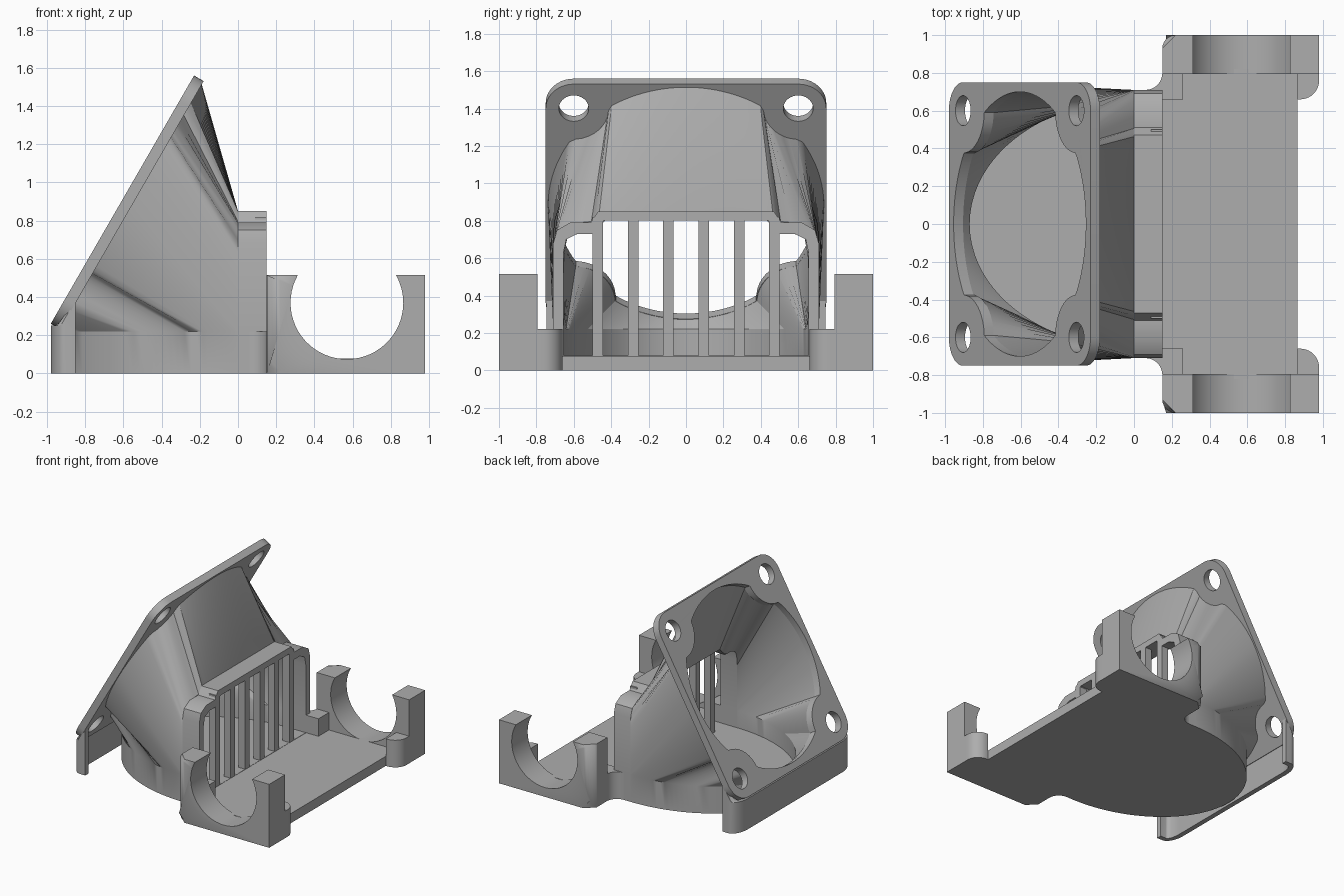
import bpy, bmesh
from math import sin, cos, pi, radians, sqrt
from mathutils import Matrix, Vector

if "Cube" in bpy.data.objects:
    bpy.data.objects.remove(bpy.data.objects["Cube"])

grey = bpy.data.materials.new("plain grey")
grey.use_nodes = True
COLOUR = (0.42, 0.42, 0.42, 1)
grey.diffuse_color = COLOUR
grey.node_tree.nodes["Principled BSDF"].inputs["Base Color"].default_value = COLOUR


def axes(x, y, z, origin=(0, 0, 0)):
    """Matrix with the given local axes and origin."""
    m = Matrix((x, y, z)).transposed().to_4x4()
    m.translation = Vector(origin)
    return m


FLAT = Matrix.Identity(4)
TILT = axes((0.5, 0, 0.866), (0, 1, 0), (-0.866, 0, 0.5), (-0.605, 0, 0.91))
ALONG_X = axes((0, 1, 0), (0, 0, 1), (1, 0, 0))
ALONG_Y = axes((1, 0, 0), (0, 0, 1), (0, -1, 0))


def finish(name, mesh):
    obj = bpy.data.objects.new(name, mesh)
    bpy.context.collection.objects.link(obj)
    mesh.materials.clear()
    mesh.materials.append(grey)
    bpy.ops.object.select_all(action='DESELECT')
    obj.select_set(True)
    bpy.context.view_layer.objects.active = obj
    bpy.ops.object.shade_smooth_by_angle(angle=radians(30))
    return obj


def prism(name, loops, low, high, matrix=FLAT):
    """Extrude an outline (further loops are holes) from low to high."""
    curve = bpy.data.curves.new(name, 'CURVE')
    curve.dimensions = '2D'
    curve.fill_mode = 'BOTH'
    curve.extrude = (high - low) / 2
    for loop in loops:
        spline = curve.splines.new('POLY')
        spline.points.add(len(loop) - 1)
        for point, (a, b) in zip(spline.points, loop):
            point.co = (a, b, 0, 1)
        spline.use_cyclic_u = True
    temp = bpy.data.objects.new("temp", curve)
    bpy.context.collection.objects.link(temp)
    graph = bpy.context.evaluated_depsgraph_get()
    mesh = bpy.data.meshes.new_from_object(temp.evaluated_get(graph))
    bpy.data.objects.remove(temp)
    mesh.transform(matrix @ Matrix.Translation((0, 0, (low + high) / 2)))
    bm = bmesh.new()
    bm.from_mesh(mesh)
    bmesh.ops.remove_doubles(bm, verts=bm.verts, dist=0.0005)
    bmesh.ops.recalc_face_normals(bm, faces=bm.faces)
    bm.to_mesh(mesh)
    bm.free()
    mesh.name = name
    return finish(name, mesh)


def arc(cx, cy, rx, ry, start, end, n=10):
    angles = [radians(start + (end - start) * i / n) for i in range(n + 1)]
    return [(cx + rx * cos(t), cy + ry * sin(t)) for t in angles]


def rect(x0, x1, y0, y1):
    return [(x0, y0), (x1, y0), (x1, y1), (x0, y1)]


# Fan opening: a circle with a round bite at each screw corner
HOLE = 0.6
STEPS = 144


def bitten(phi, radius, bite):
    d = HOLE * sqrt(2)
    delta = (phi % (pi / 2)) - pi / 4
    inside = bite ** 2 - (d * sin(delta)) ** 2
    r = min(radius, d * cos(delta) - sqrt(inside)) if inside > 0 else radius
    return r * cos(phi), r * sin(phi)


phis = [2 * pi * i / STEPS for i in range(STEPS)]

# Tilted fan plate
square = []
for k, (sx, sy) in enumerate([(1, 1), (-1, 1), (-1, -1), (1, -1)]):
    square += arc(sx * 0.6, sy * 0.6, 0.15, 0.15, 90 * k, 90 * k + 90)
holes = [arc(a, b, 0.08, 0.08, 0, 350, 35)
         for a in (-HOLE, HOLE) for b in (-HOLE, HOLE)]
prism("fan_plate", [square, [bitten(p, 0.7, 0.225) for p in phis]] + holes,
      -0.058, 0, TILT)

# Vent arch: (angle around the duct, y, z)
ARCH_OUT = [(0, 0, .85), (33, .47, .85), (38, .51, .79), (42, .62, .79),
            (48, .69, .75), (54, .71, .68), (90, .71, .22)]
ARCH_IN = [(0, 0, .8), (33, .44, .8), (36, .5, .73), (42, .58, .73),
           (48, .64, .7), (54, .655, .63), (90, .655, .22)]


def duct_end(phi, arch, a, b):
    """Point where the duct meets the vent arch or the rounded floor wall."""
    deg = phi * 180 / pi
    side = 1 if deg <= 180 else -1
    deg = min(deg, 360 - deg)
    if deg > 90:
        t = pi / 2 * ((deg - 90) / 90) ** 2
        return Vector((-a * sin(t), side * b * cos(t), 0.22))
    for (d0, y0, z0), (d1, y1, z1) in zip(arch, arch[1:]):
        if deg <= d1 + 1e-6:
            f = (deg - d0) / (d1 - d0)
            return Vector((0, side * (y0 + f * (y1 - y0)), z0 + f * (z1 - z0)))


# Lofted duct with a vertical wall around the floor
bm = bmesh.new()
shells = []
for radius, bite, arch, a, b in ((0.738, 0.187, ARCH_OUT, 0.92, 0.71),
                                 (0.7, 0.225, ARCH_IN, 0.87, 0.655)):
    rows = [[], [], []]
    for p in phis:
        u, v = bitten(p, radius, bite)
        end = duct_end(p, arch, a, b)
        rows[0].append(bm.verts.new(TILT @ Vector((u, v, -0.05))))
        rows[1].append(bm.verts.new(end))
        rows[2].append(bm.verts.new((end.x, end.y, 0)))
    shells.append(rows)
outer, inner = shells
quarter = STEPS // 4
for i in range(STEPS):
    j = (i + 1) % STEPS
    wall = quarter <= i < 3 * quarter
    for rows, flip in ((outer, 1), (inner, -1)):
        for r in range(2 if wall else 1):
            quad = [rows[r][i], rows[r + 1][i], rows[r + 1][j], rows[r][j]]
            bm.faces.new(quad[::flip])
    r = 2 if wall else 1
    bm.faces.new([outer[0][i], outer[0][j], inner[0][j], inner[0][i]])
    bm.faces.new([outer[r][i], inner[r][i], inner[r][j], outer[r][j]])
bmesh.ops.delete(bm, geom=[v for v in bm.verts if not v.link_faces], context='VERTS')
bmesh.ops.recalc_face_normals(bm, faces=bm.faces)
duct_mesh = bpy.data.meshes.new("duct")
bm.to_mesh(duct_mesh)
bm.free()
finish("duct", duct_mesh)


# Vent frame and its bars
def arch_line(arch):
    half = [(y, z) for _, y, z in arch] + [(arch[-1][1], 0)]
    return half[::-1] + [(-y, z) for y, z in half[1:]]


prism("vent_frame", [arch_line(ARCH_OUT) + arch_line(ARCH_IN)[::-1]], 0, 0.15, ALONG_X)
for n in range(6):
    y = -0.472 + n * 0.189
    prism("vent_bar", [rect(y - 0.028, y + 0.028, 0.05, 0.82)], 0.09, 0.15, ALONG_X)

# Floor under the duct and the tray
prism("duct_floor", [[(0.15, -0.7), (0.15, 0.7)] + arc(0, 0, 0.91, 0.7, 90, 270, 40)],
      0, 0.08)
prism("tray", [rect(0.15, 0.865, -0.82, 0.82)], 0, 0.078)

# Upright skirt below the low edge of the fan plate
def skirt_line(t):
    x, y = -0.98 + t, 0.745 - t
    return ([(-0.85, y)] + arc(-0.9, 0.6, 0.08 - t, 0.145 - t, 90, 180)
            + arc(-0.9, -0.6, 0.08 - t, 0.145 - t, 180, 270) + [(-0.85, -y)])


skirt = prism("skirt", [skirt_line(0) + skirt_line(0.04)[::-1]], 0, 0.2)
for v in skirt.data.vertices:
    if v.co.z > 0.1:
        v.co.z = max(0.25, 0.16 + 1.732 * (v.co.x + 0.98))

# Open ring clips on both ends, with low corner blocks and fillets
clip = [(0.15, 0), (0.98, 0), (0.98, 0.515)]
clip += arc(0.57, 0.37, 0.295, 0.295, 29.5, -209.5, 40) + [(0.15, 0.515)]
for side in (1, -1):
    low, high = sorted((-side * 0.795, -side))
    holder = prism("ring_clip", [clip], low, high, ALONG_Y)
    bm = bmesh.new()
    bm.from_mesh(holder.data)
    corner = [e for e in bm.edges if all(v.co.x < 0.16 and abs(v.co.y) > 0.99
                                         for v in e.verts)]
    bmesh.ops.bevel(bm, geom=corner, offset=0.07, segments=6, affect='EDGES', profile=0.5)
    bm.to_mesh(holder.data)
    bm.free()
    finish_shapes = {
        "inner_block": rect(0.15, 0.26, 0.66, 0.8),
        "outer_block": [(0.865, 0.8), (0.865, 0.66)]
        + arc(0.88, 0.76, 0.1, 0.1, 270, 360) + [(0.98, 0.8)],
        "side_fillet": [(0.16, 0.8), (0.16, 0.69), (0.06, 0.69)]
        + arc(0.06, 0.8, 0.09, 0.09, 270, 360),
    }
    for name, shape in finish_shapes.items():
        prism(name, [[(x, side * y) for x, y in shape]], 0, 0.22)
